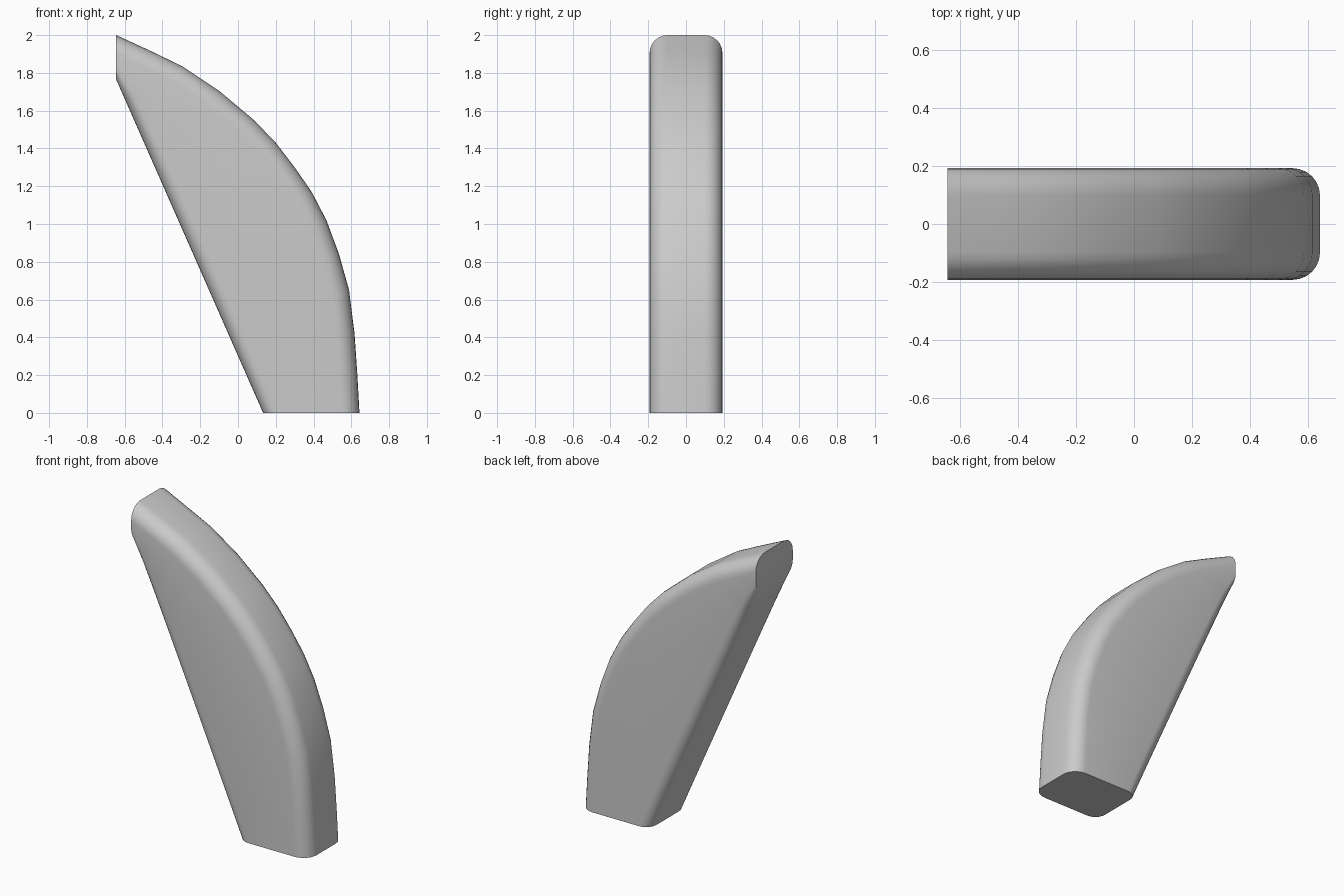
import bpy, bmesh, math
from mathutils import Vector

cube = bpy.data.objects.get("Cube")
if cube:
    bpy.data.objects.remove(cube, do_unlink=True)

grey = bpy.data.materials.new("plain grey")
grey.use_nodes = True
colour = (0.6, 0.6, 0.6, 1)
grey.diffuse_color = colour
grey.node_tree.nodes["Principled BSDF"].inputs["Base Color"].default_value = colour

# Curved outer edge (x, z), and the two ends of the straight inner edge
outer_edge = [(0.643, 0), (0.632, 0.2), (0.617, 0.42), (0.588, 0.65), (0.535, 0.84),
              (0.468, 1.02), (0.39, 1.17), (0.3, 1.3), (0.2, 1.43), (0.085, 1.55),
              (-0.1, 1.705), (-0.295, 1.835), (-0.46, 1.915), (-0.645, 2.0)]
inner_low, inner_high = Vector((0.133, 0, 0)), Vector((-0.645, 0, 1.765))
HALF = 0.193
STEPS = 6


def section(inner, outer):
    """Rounded rectangle spanning the inner to the outer edge."""
    length = (outer - inner).length
    along = (outer - inner) / length
    ring = []
    corners = [(length, 1, 0.095, 0), (0, 1, 0.075, 90),
               (0, -1, 0.075, 180), (length, -1, 0.095, 270)]
    for end, side, radius, start in corners:
        centre = end - radius if end else radius
        for i in range(STEPS + 1):
            a = math.radians(start + 90 * i / STEPS)
            p = inner + along * (centre + radius * math.cos(a))
            p.y = side * (HALF - radius) + radius * math.sin(a)
            ring.append(p)
    return ring


# Loft the sections from the flat foot to the flat tip
bm = bmesh.new()
arc = [Vector((x, 0, z)) for x, z in outer_edge]
lengths = [0]
for a, b in zip(arc, arc[1:]):
    lengths.append(lengths[-1] + (b - a).length)
rings = []
for point, travelled in zip(arc, lengths):
    inner = inner_low.lerp(inner_high, travelled / lengths[-1])
    rings.append([bm.verts.new(p) for p in section(inner, point)])
count = len(rings[0])
for low, high in zip(rings, rings[1:]):
    for i in range(count):
        j = (i + 1) % count
        bm.faces.new((low[i], low[j], high[j], high[i]))
bm.faces.new(rings[0])
bm.faces.new(rings[-1])
bmesh.ops.recalc_face_normals(bm, faces=bm.faces)

mesh = bpy.data.meshes.new("curved_fin")
bm.to_mesh(mesh)
bm.free()
mesh.materials.append(grey)
fin = bpy.data.objects.new("curved_fin", mesh)
bpy.context.collection.objects.link(fin)
bpy.ops.object.select_all(action='DESELECT')
fin.select_set(True)
bpy.context.view_layer.objects.active = fin
bpy.ops.object.shade_smooth_by_angle(angle=math.radians(35))
